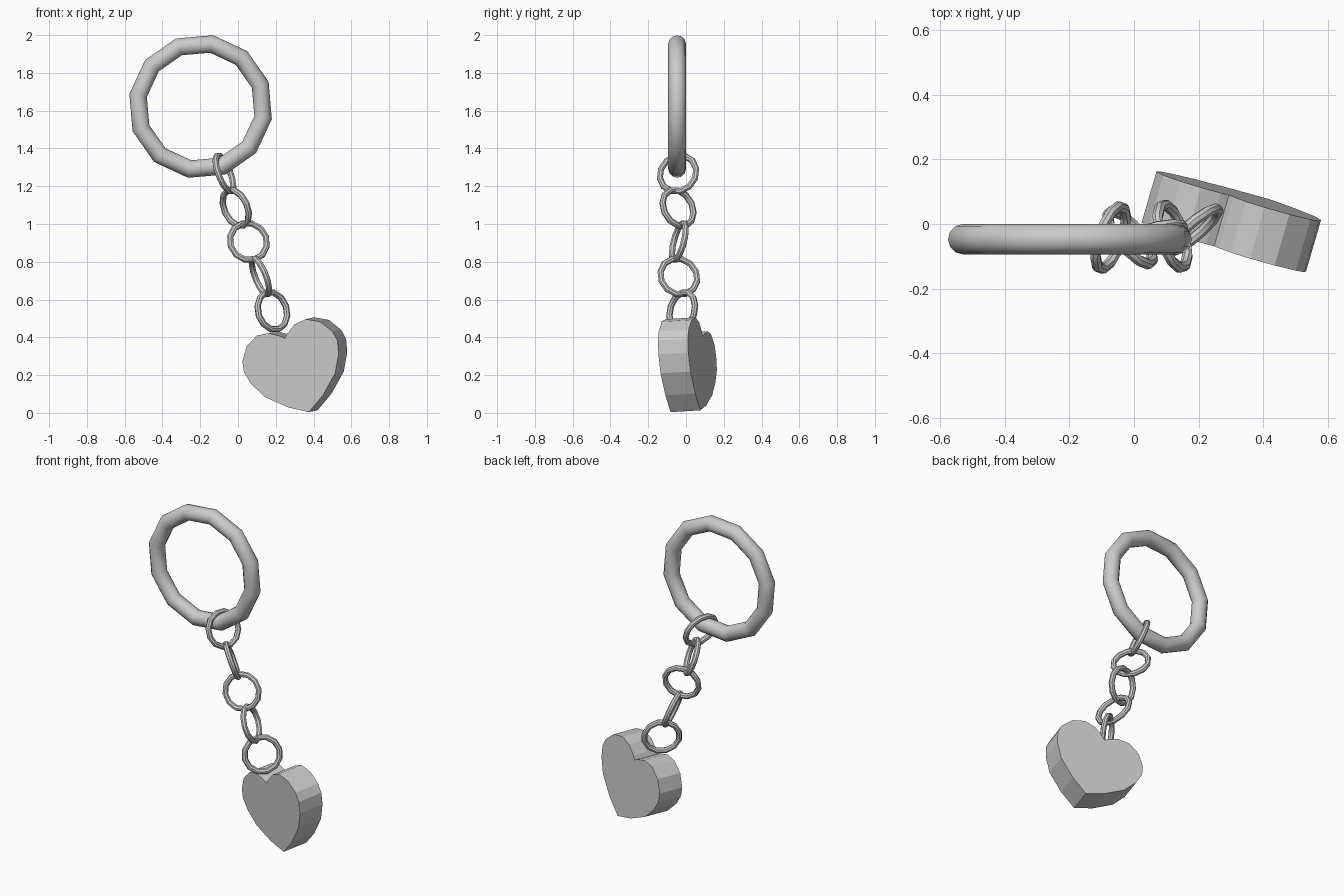
import bpy, bmesh, math
from mathutils import Vector, Matrix

if "Cube" in bpy.data.objects:
    bpy.data.objects.remove(bpy.data.objects["Cube"])


def make_ring(name, center, across, along, major, minor, phase=0.0, sides=12):
    """Twelve-sided ring lying in the plane of the two given directions."""
    x = Vector(across).normalized()
    n = x.cross(Vector(along)).normalized()
    y = n.cross(x)
    bpy.ops.mesh.primitive_torus_add(major_segments=12, minor_segments=sides,
                                     major_radius=major, minor_radius=minor)
    ob = bpy.context.object
    ob.name = name
    rot = Matrix((x, y, n)).transposed().to_4x4()
    spin = Matrix.Rotation(math.radians(phase), 4, 'Z')
    ob.data.transform(Matrix.Translation(center) @ rot @ spin)
    bpy.ops.object.shade_smooth_by_angle(angle=math.radians(40))


# Large key ring
make_ring("key_ring", (-0.198, -0.047, 1.622), (1, 0, 0), (0, 0, 1), 0.336, 0.047, 20)

# Chain links: centre, sideways direction, hanging direction
links = [
    ((-0.072, -0.042, 1.267), (0.33, 0.94, 0), (0.36, 0.0, -0.93)),
    ((-0.012, -0.042, 1.085), (0.63, -0.77, 0), (0.33, 0.12, -0.93)),
    ((0.055, -0.038, 0.907), (0.96, 0.27, 0), (0.25, -0.18, -0.95)),
    ((0.119, -0.038, 0.722), (0.30, -0.95, 0), (0.37, 0.0, -0.93)),
    ((0.182, -0.020, 0.540), (0.76, 0.65, 0), (0.30, 0.0, -0.95)),
]
for i, (c, w, d) in enumerate(links):
    make_ring(f"chain_link_{i + 1}", c, w, d, 0.102, 0.017, 15, 8)

# Heart pendant: mirrored half profile, extruded to a thick slab
half = [(0, 0), (0.10, 0.06), (0.20, 0.15), (0.25, 0.24), (0.267, 0.31), (0.257, 0.365),
        (0.21, 0.435), (0.14, 0.472), (0.075, 0.465), (0.02, 0.43), (0, 0.41)]
outline = half + [(-u, v) for u, v in reversed(half[1:-1])]
back = Vector((0.278, 0.958, 0.058)).normalized()
up = Vector((-0.31, 0.033, 0.95))
up = (up - back * up.dot(back)).normalized()
right = up.cross(back) * -1
if right.x < 0:
    right = -right
tip = Vector((0.375, -0.082, 0.004))

bm = bmesh.new()
face = bm.faces.new([bm.verts.new(tip + right * (u * 1.02) + up * v) for u, v in outline])
slab = bmesh.ops.extrude_face_region(bm, geom=[face])
bmesh.ops.translate(bm, vec=back * 0.165,
                    verts=[g for g in slab["geom"] if isinstance(g, bmesh.types.BMVert)])
bmesh.ops.recalc_face_normals(bm, faces=bm.faces)
mesh = bpy.data.meshes.new("heart_pendant")
bm.to_mesh(mesh)
bm.free()
bpy.context.collection.objects.link(bpy.data.objects.new("heart_pendant", mesh))
